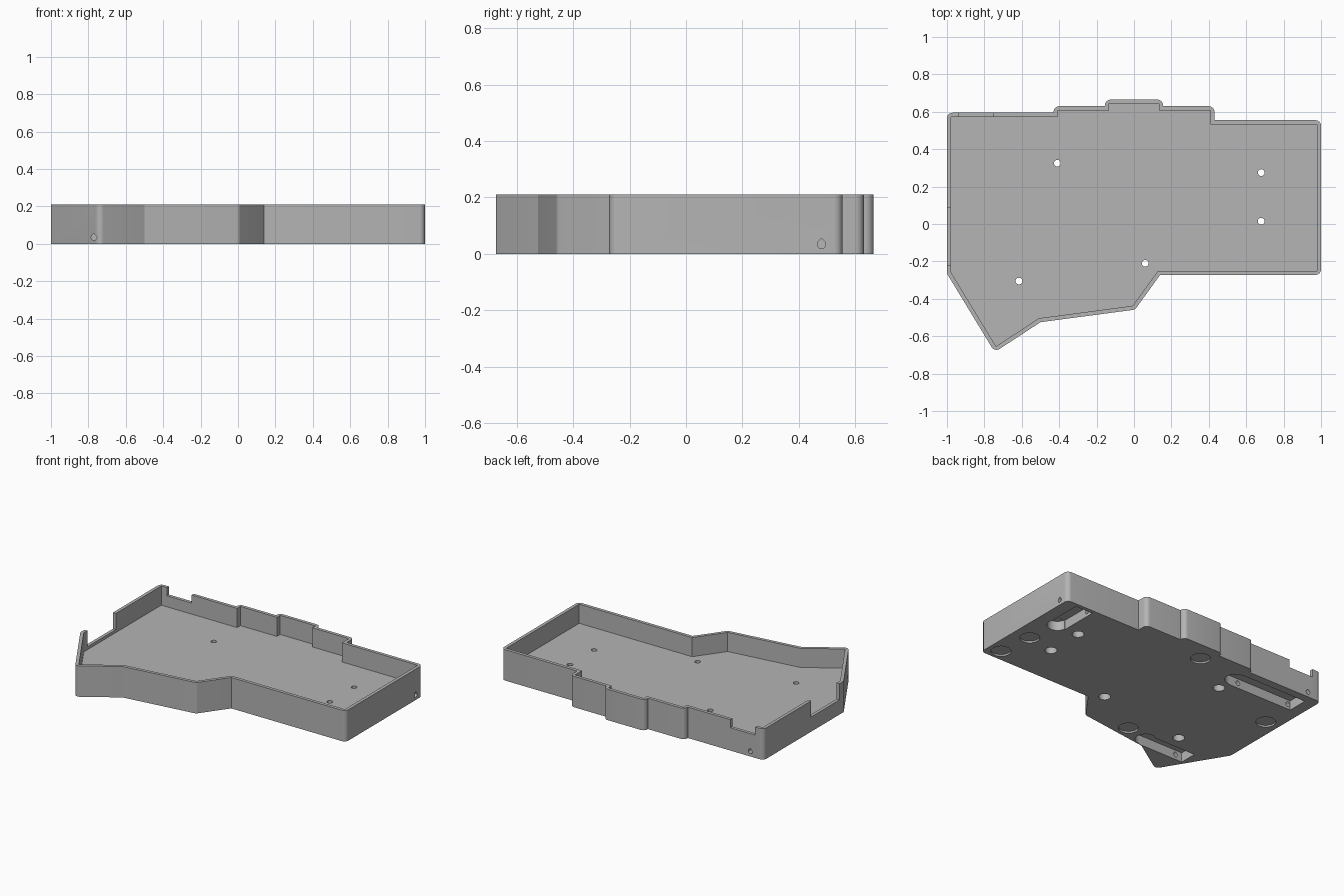
import bpy, bmesh, math
from mathutils import Vector, Matrix

if "Cube" in bpy.data.objects:
    bpy.data.objects.remove(bpy.data.objects["Cube"])

HEIGHT, FLOOR, WALL = 0.21, 0.08, 0.022

grey = bpy.data.materials.new("plain_grey")
grey.use_nodes = True
grey.diffuse_color = (0.46, 0.46, 0.46, 1)
grey.node_tree.nodes["Principled BSDF"].inputs["Base Color"].default_value = (0.46, 0.46, 0.46, 1)


def prism(name, points, z0, z1, matrix=Matrix()):
    """Extrude a counter-clockwise outline from z0 to z1."""
    bm = bmesh.new()
    low = [bm.verts.new((p[0], p[1], z0)) for p in points]
    high = [bm.verts.new((p[0], p[1], z1)) for p in points]
    bm.faces.new(low[::-1])
    bm.faces.new(high)
    n = len(points)
    for i in range(n):
        j = (i + 1) % n
        bm.faces.new((low[i], low[j], high[j], high[i]))
    bm.transform(matrix)
    bmesh.ops.recalc_face_normals(bm, faces=bm.faces)
    mesh = bpy.data.meshes.new(name)
    bm.to_mesh(mesh)
    bm.free()
    mesh.materials.append(grey)
    obj = bpy.data.objects.new(name, mesh)
    bpy.context.collection.objects.link(obj)
    return obj


def box(x0, x1, y0, y1):
    return [(x0, y0), (x1, y0), (x1, y1), (x0, y1)]


def circle(x, y, r, n=32):
    return [(x + r * math.cos(math.tau * i / n), y + r * math.sin(math.tau * i / n)) for i in range(n)]


def teardrop(r):
    arc = [math.radians(a) for a in range(135, 406, 18)]
    return [(r * math.cos(a), r * math.sin(a)) for a in arc] + [(0, r * 1.41)]


def inset(points, d):
    """Move every edge inward by d, keeping corners sharp."""
    out, n = [], len(points)
    for i in range(n):
        a, b, c = (Vector(points[k % n]) for k in (i - 1, i, i + 1))
        u, v = (b - a).normalized(), (c - b).normalized()
        m, k = Vector((-u.y, u.x)), Vector((-v.y, v.x))
        out.append(b + (m + k) * d / (1 + m.dot(k)))
    return out


def rounded(points, radius, steps=6):
    """Round each convex corner with a circular arc."""
    out, n = [], len(points)
    for i in range(n):
        a, b, c = (Vector(points[k % n]) for k in (i - 1, i, i + 1))
        u, v = (b - a).normalized(), (c - b).normalized()
        turn = u.cross(v) if hasattr(u, "cross") else 0
        if turn < 0.3:
            out.append(b)
            continue
        angle = math.acos(max(-1, min(1, u.dot(v))))
        t = radius * math.tan(angle / 2)
        centre = b - u * t + Vector((-u.y, u.x)) * radius
        start = math.atan2(-u.x, u.y) + math.pi
        start = math.atan2((b - u * t - centre).y, (b - u * t - centre).x)
        for s in range(steps + 1):
            w = start + angle * s / steps
            out.append(centre + Vector((math.cos(w), math.sin(w))) * radius)
    return out


def cut(target, cutter):
    mod = target.modifiers.new("cut", "BOOLEAN")
    mod.operation, mod.solver, mod.object = "DIFFERENCE", "EXACT", cutter
    bpy.context.view_layer.objects.active = target
    bpy.ops.object.modifier_apply(modifier=mod.name)
    bpy.data.objects.remove(cutter)


# Tray body with hollow interior
right_half = [(-0.745, -0.685), (-0.5, -0.525), (0.005, -0.458), (0.14, -0.272), (1, -0.272), (1, 0.555)]
back_steps = [(0.43, 0.555), (0.43, 0.63), (0.155, 0.63), (0.155, 0.665), (-0.155, 0.665),
              (-0.155, 0.63), (-0.43, 0.63), (-0.43, 0.595), (-1, 0.595), (-1, -0.265)]
outline = right_half + back_steps
case = prism("case_tray", rounded(outline, 0.03), 0, HEIGHT)
cut(case, prism("interior", inset(outline, WALL), FLOOR, 0.4))

# Cable openings in the left-hand side wall and the back wall
cut(case, prism("side_opening", box(-1.1, -0.972, -0.22, 0.085), 0.1, 0.4))
cut(case, prism("back_opening", box(-0.935, -0.75, 0.565, 0.7), 0.155, 0.4))

# Screw holes with counterbores underneath
for x, y in [(-0.41, 0.325), (0.68, 0.275), (0.68, 0.015), (0.06, -0.21), (-0.615, -0.305)]:
    cut(case, prism("screw_hole", circle(x, y, 0.018, 20), -0.1, 0.2))
    cut(case, prism("counterbore", circle(x, y, 0.037, 24), -0.1, 0.045))

# Shallow round recesses for rubber feet
for x, y in [(0.88, 0.05), (0.91, -0.19), (-0.09, 0.53), (-0.9, 0.19), (-0.3, -0.41)]:
    cut(case, prism("foot_recess", circle(x, y, 0.062), -0.1, 0.012))

# Folding leg pockets: a straight slot with a round finger end
for slot, end in [((0.78, 0.91, 0.27, 0.53), (0.85, 0.28)),
                  ((-0.92, -0.42, 0.40, 0.54), (-0.42, 0.47)),
                  ((-0.82, -0.47, -0.52, -0.40), (-0.47, -0.45))]:
    cut(case, prism("leg_slot", box(*slot), -0.1, 0.065))
    cut(case, prism("finger_end", circle(*end, 0.065), -0.1, 0.064))

# Teardrop pivot holes; the profile stands upright and runs along -y or +x
upright = Matrix.Rotation(math.pi / 2, 4, "X")
sideways = Matrix.Rotation(math.pi / 2, 4, "Z") @ upright
for where, turn, z0, z1 in [((-0.77, -0.5, 0.034), upright, -0.14, 0.3),
                            ((-0.9, 0.5, 0.034), upright, -0.2, 0.14),
                            ((-0.5, 0.47, 0.034), upright, 0, 0.11),
                            ((0.9, 0.48, 0.034), sideways, -0.16, 0.2)]:
    cut(case, prism("pivot_hole", teardrop(0.015), z0, z1, Matrix.Translation(where) @ turn))

# Smooth the rounded walls, keep real corners sharp
bpy.ops.object.select_all(action="DESELECT")
case.select_set(True)
bpy.context.view_layer.objects.active = case
bpy.ops.object.shade_smooth_by_angle(angle=math.radians(25))
